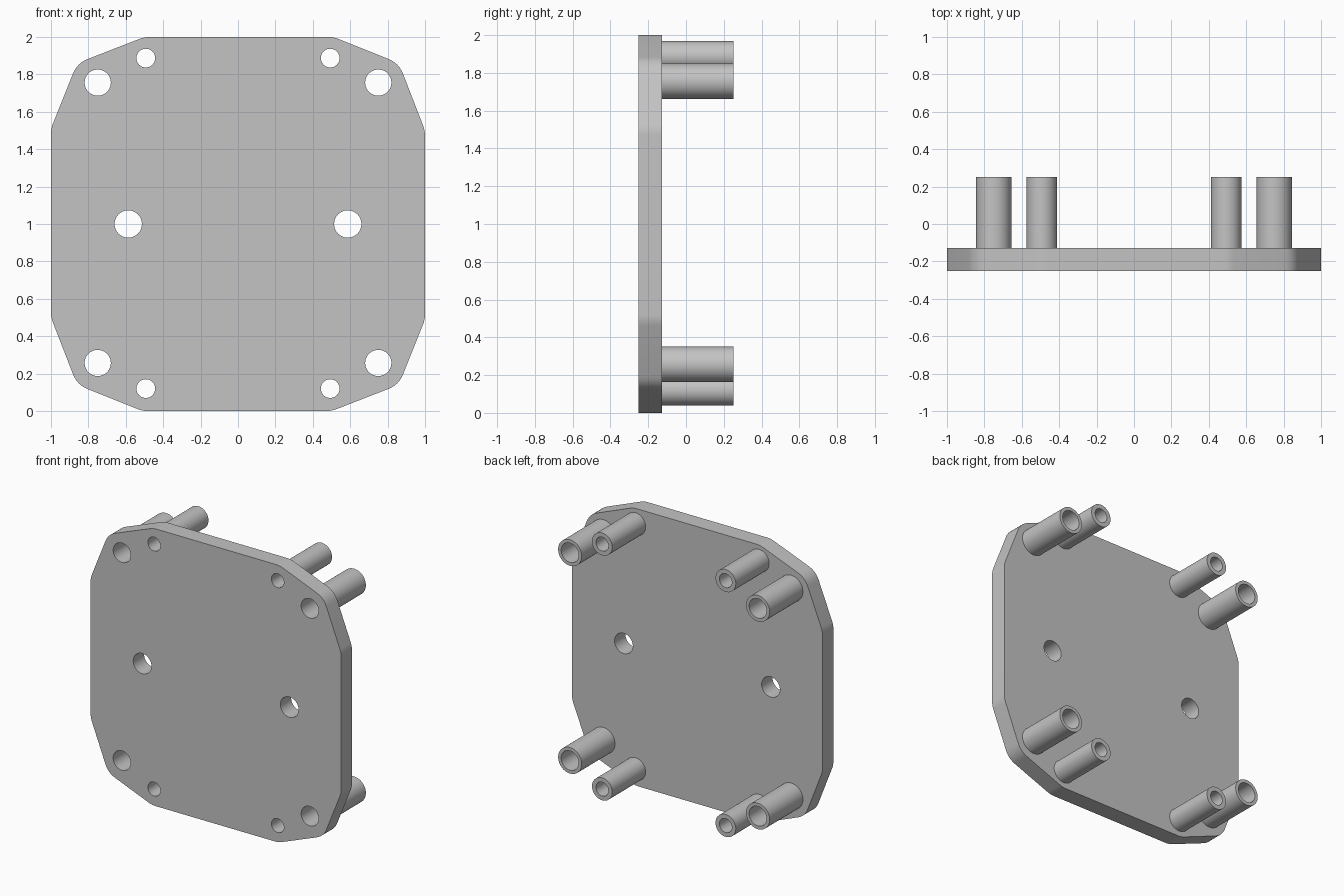
import bpy
import bmesh
from math import sin, cos, pi, radians
from mathutils import Vector, Matrix

cube = bpy.data.objects.get("Cube")
if cube:
    bpy.data.objects.remove(cube, do_unlink=True)

FRONT, BACK, TUBE_END = -0.252, -0.128, 0.252
BIG_HOLE, SMALL_HOLE, MIDDLE_HOLE = 0.07, 0.05, 0.073

grey = bpy.data.materials.new("plain grey")
grey.use_nodes = True
grey.diffuse_color = (0.55, 0.55, 0.55, 1)
grey.node_tree.nodes["Principled BSDF"].inputs["Base Color"].default_value = grey.diffuse_color


def circle(x, z, radius, sides=48):
    return [(x + radius * cos(2 * pi * i / sides), z + radius * sin(2 * pi * i / sides))
            for i in range(sides)]


def rounded(corners, steps=6):
    """Round each (x, z, cut length) corner of a closed outline."""
    points = []
    for i, (x, z, cut) in enumerate(corners):
        p = Vector((x, z))
        before = Vector(corners[i - 1][:2])
        after = Vector(corners[(i + 1) % len(corners)][:2])
        a = p + (before - p).normalized() * cut
        b = p + (after - p).normalized() * cut
        for s in range(steps + 1):
            t = s / steps
            points.append(a * (1 - t) ** 2 + p * 2 * t * (1 - t) + b * t * t)
    return points


def extruded(name, loops, y0, y1):
    """Fill nested outlines in the xz plane and extrude them from y0 to y1."""
    curve = bpy.data.curves.new(name, 'CURVE')
    curve.dimensions = '2D'
    curve.fill_mode = 'BOTH'
    curve.extrude = (y1 - y0) / 2
    for loop in loops:
        spline = curve.splines.new('POLY')
        spline.points.add(len(loop) - 1)
        for point, (x, z) in zip(spline.points, loop):
            point.co = (x, z, 0, 1)
        spline.use_cyclic_u = True
    source = bpy.data.objects.new(name + "_outline", curve)
    mesh = bpy.data.meshes.new_from_object(source)
    bpy.data.objects.remove(source)
    bpy.data.curves.remove(curve)

    # Stand the shape upright and weld caps to walls
    mesh.transform(Matrix.Translation((0, (y0 + y1) / 2, 0)) @ Matrix.Rotation(pi / 2, 4, 'X'))
    bm = bmesh.new()
    bm.from_mesh(mesh)
    bmesh.ops.remove_doubles(bm, verts=bm.verts, dist=0.0001)
    bmesh.ops.recalc_face_normals(bm, faces=bm.faces)
    bm.to_mesh(mesh)
    bm.free()
    mesh.materials.clear()
    mesh.materials.append(grey)
    mesh.shade_smooth()
    mesh.set_sharp_from_angle(angle=radians(30))
    obj = bpy.data.objects.new(name, mesh)
    bpy.context.collection.objects.link(obj)
    return obj


# Plate outline: one corner group, turned around the centre four times
quarter = [(1, 0.5, 0.03), (0.86, 0.86, 0.06), (0.51, 1, 0.03)]
corners = []
for k in range(4):
    c, s = round(cos(k * pi / 2)), round(sin(k * pi / 2))
    corners += [(x * c - z * s, x * s + z * c + 1, cut) for x, z, cut in quarter]

# Standoff positions: x, z, outer radius, hole radius
tubes = []
for side, side_name in ((1, "left"), (-1, "right")):
    for level, big_z, small_z in (("upper", 1.756, 1.887), ("lower", 0.257, 0.12)):
        tubes.append((f"large_tube_{level}_{side_name}", side * 0.75, big_z, 0.094, BIG_HOLE))
        tubes.append((f"small_tube_{level}_{side_name}", side * 0.493, small_z, 0.081, SMALL_HOLE))

# Plate with through holes
holes = [circle(x, z, hole) for _, x, z, _, hole in tubes]
holes += [circle(side * 0.587, 1.0, MIDDLE_HOLE) for side in (1, -1)]
extruded("plate", [rounded(corners)] + holes, FRONT, BACK)

# Hollow tubes on the back
for name, x, z, outer, hole in tubes:
    extruded(name, [circle(x, z, outer), circle(x, z, hole)], BACK, TUBE_END)
